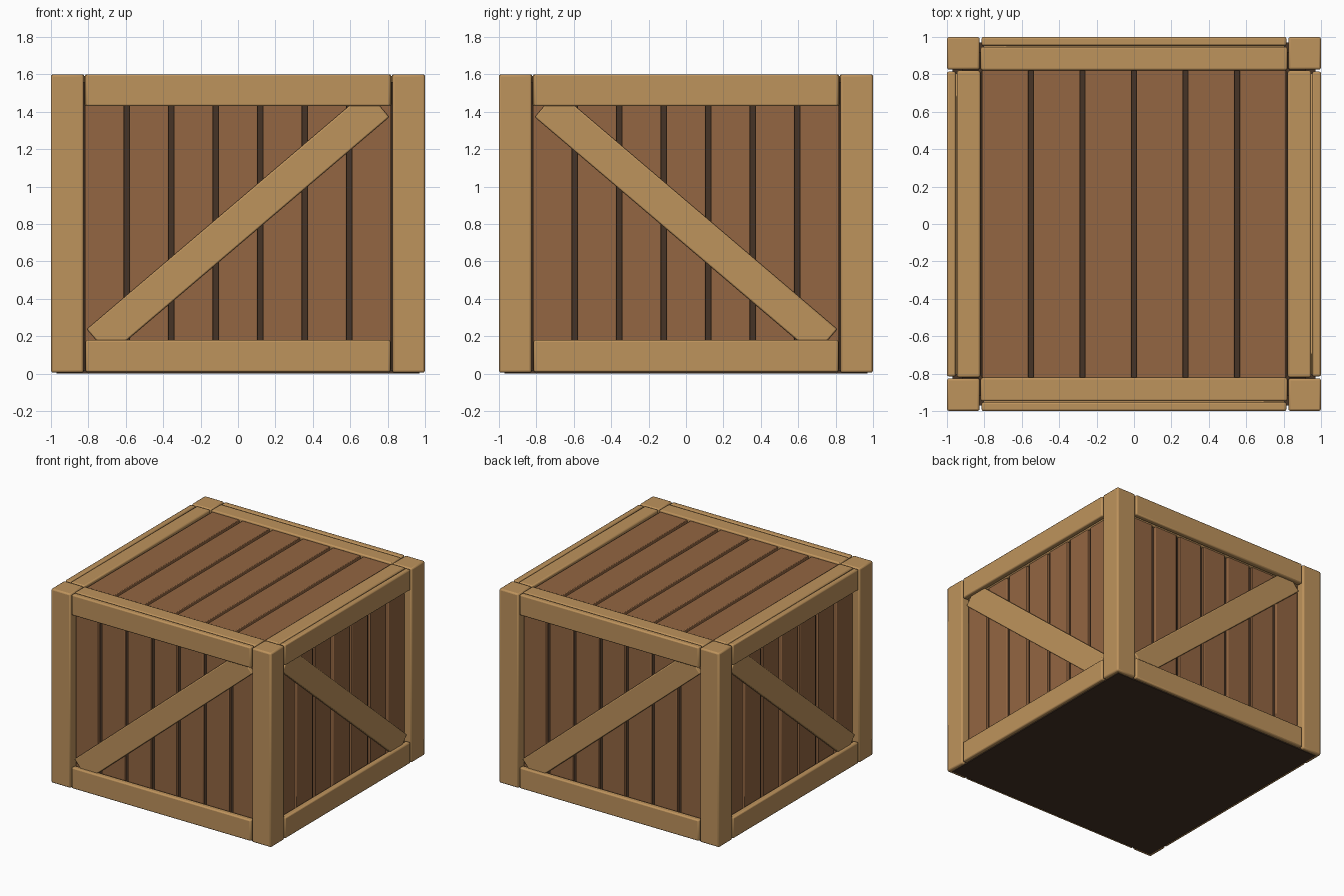
import bpy, math
from mathutils import Matrix, Vector

if "Cube" in bpy.data.objects:
    bpy.data.objects.remove(bpy.data.objects["Cube"])


def material(name, rgb):
    m = bpy.data.materials.new(name)
    m.diffuse_color = (*rgb, 1)
    m.use_nodes = True
    m.node_tree.nodes["Principled BSDF"].inputs["Base Color"].default_value = m.diffuse_color
    return m


FRAME = material("light_wood", (0.515, 0.292, 0.107))
PLANK = material("brown_wood", (0.292, 0.133, 0.054))
DARK = material("dark_gap", (0.061, 0.034, 0.019))


def box(name, lo, hi, mat, bevel=0.0, turn=0.0, tilt=0.0):
    """Box between two corners, tilted about its own y axis, then turned about the crate's z axis."""
    lo, hi = Vector(lo), Vector(hi)
    size, mid = hi - lo, (lo + hi) / 2
    bpy.ops.mesh.primitive_cube_add(size=1)
    ob = bpy.context.object
    ob.name = name
    ob.data.transform(Matrix.Diagonal((*size, 1)))
    ob.data.transform(Matrix.Rotation(turn, 4, 'Z') @ Matrix.Translation(mid)
                      @ Matrix.Rotation(tilt, 4, 'Y'))
    ob.data.materials.append(mat)
    if bevel:
        b = ob.modifiers.new("rounded_edges", 'BEVEL')
        b.width, b.segments = bevel, 2
        bpy.ops.object.shade_smooth_by_angle(angle=math.radians(50))
    return ob


# Dark inner box and floor
box("inner_box", (-0.92, -0.92, 0.02), (0.92, 0.92, 1.56), DARK)
box("floor", (-0.97, -0.97, 0), (0.97, 0.97, 0.02), DARK)

# Corner posts
for sx in (-1, 1):
    for sy in (-1, 1):
        c = Vector((sx * 0.9125, sy * 0.9125, 0))
        box("corner_post", c + Vector((-0.0875, -0.0875, 0.005)),
            c + Vector((0.0875, 0.0875, 1.6)), FRAME, 0.012)

# Four sides: rails, planks and a diagonal brace
N = 7
PITCH = 1.665 / N
for i in range(4):
    turn = i * math.pi / 2
    box("top_rail", (-0.815, -1, 1.43), (0.815, -0.953, 1.6), FRAME, 0.01, turn)
    box("bottom_rail", (-0.815, -1, 0.008), (0.815, -0.953, 0.18), FRAME, 0.01, turn)
    box("lid_rail", (-0.82, -0.947, 1.43), (0.82, -0.822, 1.6), FRAME, 0.01, turn)
    for k in range(N):
        x = (k - (N - 1) / 2) * PITCH
        w = PITCH / 2 - 0.015
        box("side_plank", (x - w, -0.942, 0.02), (x + w, -0.915, 1.58),
            PLANK, 0.005, turn)
    # the brace rises to the right on front and back, falls on the other two
    tilt = math.radians(40.4) * (-1 if i % 2 == 0 else 1)
    box("diagonal_brace", (-0.983, -0.972, 0.713), (0.983, -0.93, 0.897),
        FRAME, 0.008, turn, tilt)

# Lid planks running front to back
N = 6
PITCH = 1.65 / N
for k in range(N):
    x = (k - (N - 1) / 2) * PITCH
    w = PITCH / 2 - 0.013
    box("lid_plank", (x - w, -0.825, 1.555), (x + w, 0.825, 1.585), PLANK, 0.005)
